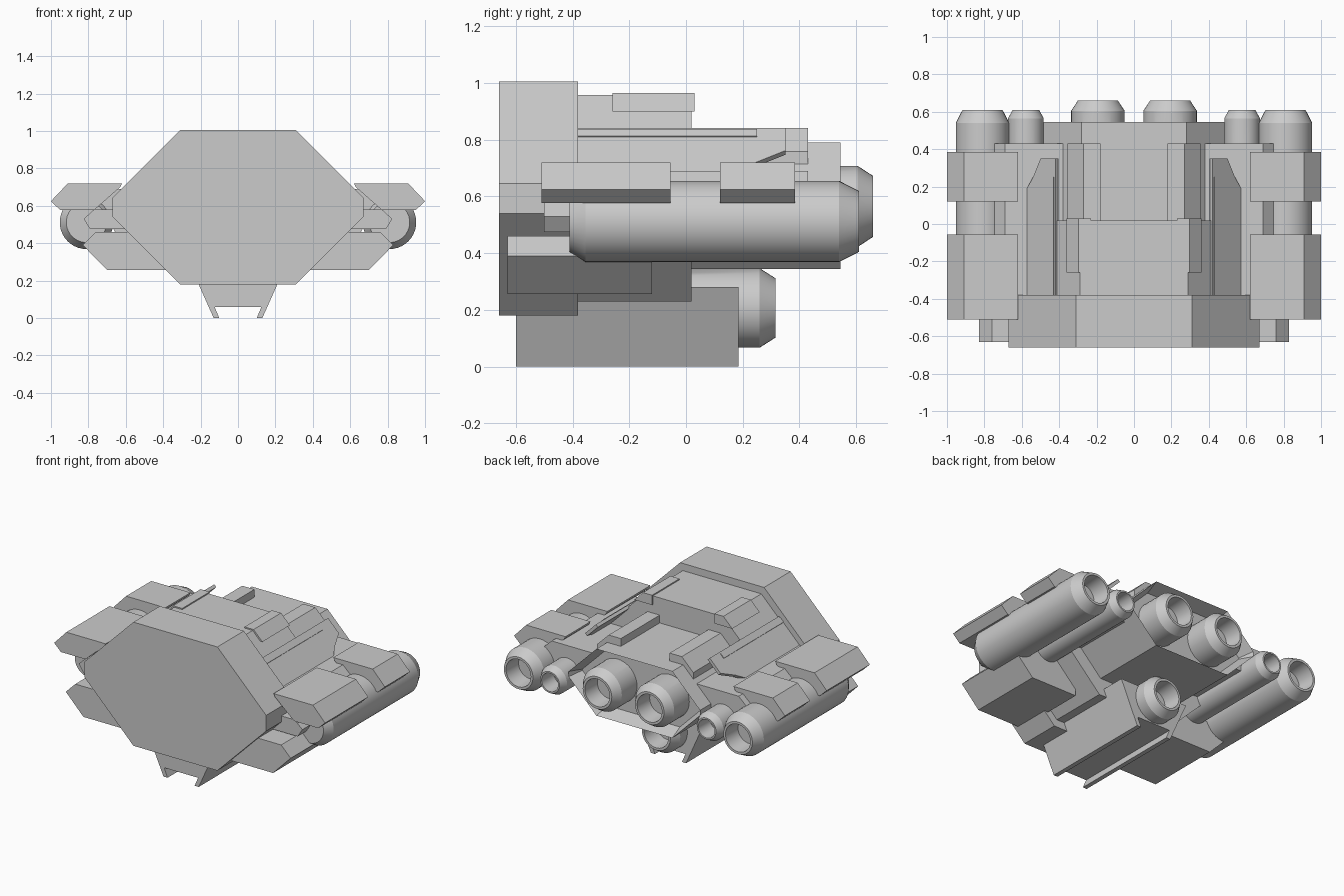
import bpy, bmesh, math

if "Cube" in bpy.data.objects:
    bpy.data.objects.remove(bpy.data.objects["Cube"])

def finish(name, bm):
    bmesh.ops.recalc_face_normals(bm, faces=bm.faces)
    me = bpy.data.meshes.new(name)
    bm.to_mesh(me)
    bm.free()
    ob = bpy.data.objects.new(name, me)
    bpy.context.collection.objects.link(ob)
    return ob

def prism(name, pts, y0, y1):
    """Extrude an (x, z) profile along y."""
    bm = bmesh.new()
    face = bm.faces.new([bm.verts.new((x, y0, z)) for x, z in pts])
    ext = bmesh.ops.extrude_face_region(bm, geom=[face])["geom"]
    bmesh.ops.translate(bm, vec=(0, y1 - y0, 0),
                        verts=[g for g in ext if isinstance(g, bmesh.types.BMVert)])
    return finish(name, bm)

def both(half):
    """Mirror a half profile listed from top to bottom on +x."""
    return half + [(-x, z) for x, z in reversed(half)]

def pair(name, pts, y0, y1):
    for side, s in (("right", 1), ("left", -1)):
        prism(f"{name}_{side}", [(s * x, z) for x, z in pts], y0, y1)

def lathe(name, cx, cz, profile, n=40):
    """Spin a (radius, y) profile about an axis parallel to y."""
    bm = bmesh.new()
    rings = [[bm.verts.new((cx + r * math.cos(i * math.tau / n), y,
                            cz + r * math.sin(i * math.tau / n))) for i in range(n)]
             for r, y in profile]
    for a, b in zip(rings, rings[1:]):
        for i in range(n):
            bm.faces.new((a[i], a[(i + 1) % n], b[(i + 1) % n], b[i]))
    bm.faces.new(rings[0])
    bm.faces.new(rings[-1])
    ob = finish(name, bm)
    bpy.ops.object.select_all(action='DESELECT')
    ob.select_set(True)
    bpy.context.view_layer.objects.active = ob
    bpy.ops.object.shade_smooth_by_angle(angle=math.radians(25))

def engine(name, cx, cz, r, y0, y1, taper, nose=0.0):
    lathe(name, cx, cz, [(r - nose, y0), (r, y0 + nose * 1.6), (r, y1 - taper),
                         (r * 0.75, y1), (r * 0.64, y1), (r * 0.58, y1 - 0.12)])

# Octagonal hull, stepping down towards the rear
prism("front_hull", both([(0.31, 1.005), (0.67, 0.645), (0.67, 0.54), (0.31, 0.18)]), -0.66, -0.38)
prism("middle_hull", both([(0.29, 0.957), (0.62, 0.627), (0.62, 0.56), (0.29, 0.23)]), -0.38, 0.02)
rear = prism("rear_hull", both([(0.28, 0.79), (0.485, 0.585), (0.485, 0.55), (0.28, 0.345)]), 0.02, 0.545)

# Recess in the rear of the hull
bm = bmesh.new()
bm.from_mesh(rear.data)
back = [f for f in bm.faces if f.calc_center_median().y > 0.54]
bmesh.ops.inset_region(bm, faces=back, thickness=0.035)
bmesh.ops.translate(bm, verts=list(back[0].verts), vec=(0, -0.1, 0))
bm.to_mesh(rear.data)
bm.free()

# Roof rails and blocks on the hull edges
pair("roof_rail", [(0.18, 0.77), (0.18, 0.842), (0.27, 0.842), (0.355, 0.758), (0.355, 0.715), (0.28, 0.77)], 0.02, 0.43)
pair("roof_block", [(0.23, 0.9), (0.23, 0.965), (0.297, 0.965), (0.362, 0.9)], -0.26, 0.03)

# Slanted side fins lying on the hull slope, tapered at the rear
for side, s in (("right", 1), ("left", -1)):
    outline = [(0.42, -0.38), (0.42, 0.35), (0.50, 0.35), (0.54, 0.25), (0.60, 0.14), (0.60, -0.38)]
    bm = bmesh.new()
    top = [bm.verts.new((s * x, y, 1.262 - x)) for x, y in outline]
    face = bm.faces.new(top)
    ext = bmesh.ops.extrude_face_region(bm, geom=[face])["geom"]
    bmesh.ops.translate(bm, vec=(-s * 0.015, 0, -0.015),
                        verts=[g for g in ext if isinstance(g, bmesh.types.BMVert)])
    finish(f"side_fin_{side}", bm)
pair("fin_strip", [(0.43, 0.838), (0.455, 0.813), (0.45, 0.805), (0.425, 0.83)], -0.38, 0.25)

# Wings and struts that carry the outer engines
pair("wing", [(0.30, 0.69), (0.69, 0.69), (0.745, 0.64), (0.745, 0.53), (0.70, 0.50), (0.30, 0.50)], -0.38, 0.43)
pair("strut", [(0.50, 0.58), (0.77, 0.58), (0.825, 0.53), (0.79, 0.475), (0.50, 0.475)], -0.50, 0.0)

# Armour pods above and below the outer engines
pod = [(0.62, 0.72), (0.91, 0.72), (1.0, 0.625), (0.95, 0.577), (0.77, 0.577), (0.63, 0.70)]
pair("upper_front_pod", pod, -0.51, -0.055)
pair("upper_rear_pod", pod, 0.12, 0.385)
pair("lower_pod", [(0.36, 0.46), (0.76, 0.46), (0.83, 0.39), (0.70, 0.257), (0.36, 0.257)], -0.63, -0.12)

# Keel with two thin skids
prism("keel", both([(0.255, 0.28), (0.13, 0.0), (0.10, 0.0), (0.125, 0.06)]), -0.60, 0.185)

# Engines
for side, s in (("right", 1), ("left", -1)):
    engine(f"outer_engine_{side}", s * 0.81, 0.512, 0.143, -0.41, 0.61, 0.07, 0.035)
    engine(f"inner_engine_{side}", s * 0.578, 0.512, 0.095, -0.36, 0.61, 0.045)
    engine(f"main_engine_{side}", s * 0.193, 0.565, 0.143, 0.42, 0.66, 0.055)
engine("keel_engine", 0, 0.207, 0.14, 0.0, 0.315, 0.055)
